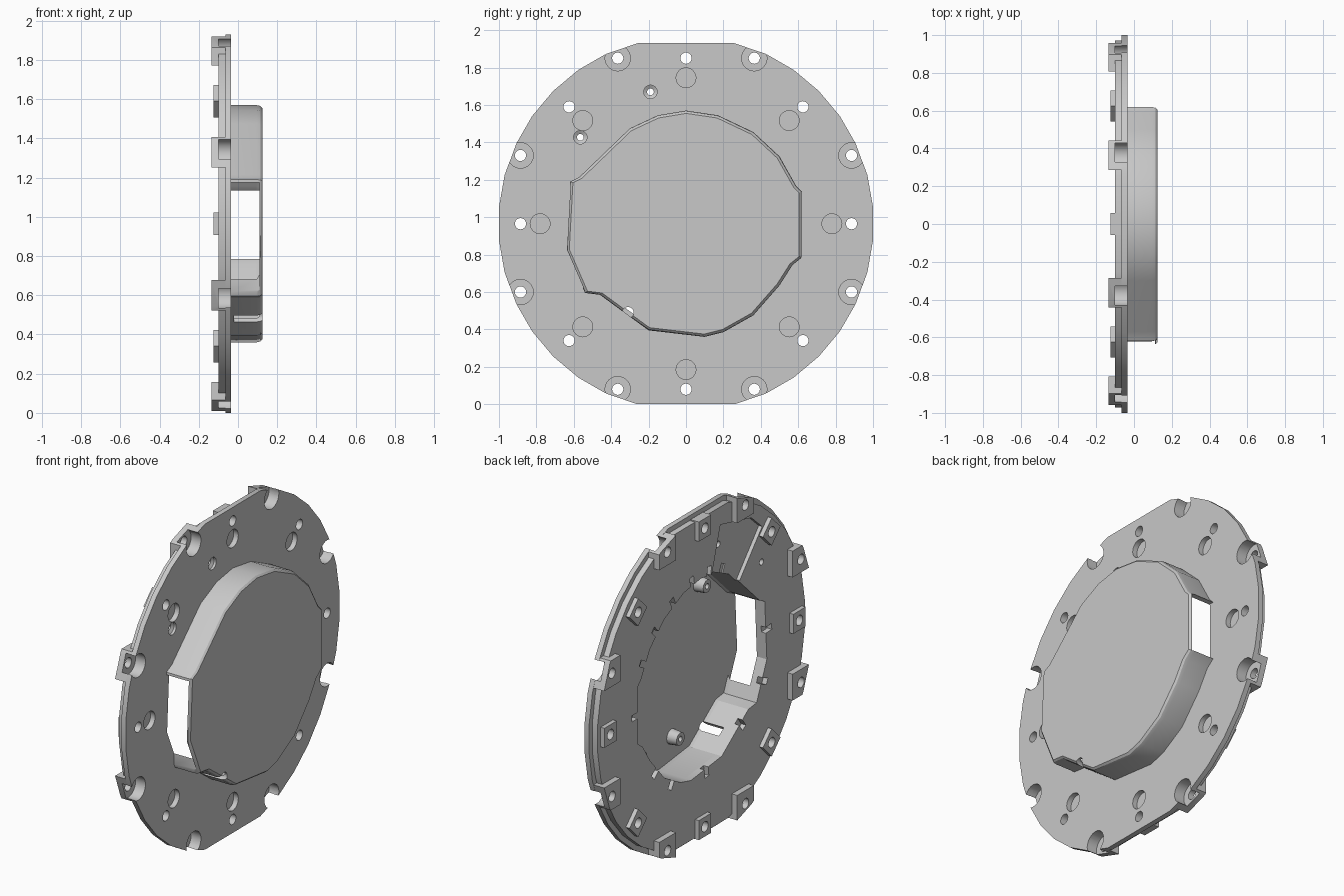
import bpy, bmesh, math
from mathutils import Vector

if "Cube" in bpy.data.objects:
    bpy.data.objects.remove(bpy.data.objects["Cube"], do_unlink=True)

ZC = 0.965            # height of the disc centre
BACK, STEP, FACE, FRONT = -0.10, -0.065, -0.035, 0.125
GREY = (0.58, 0.58, 0.58, 1)

grey = bpy.data.materials.new("plain grey")
grey.use_nodes = True
grey.diffuse_color = GREY
grey.node_tree.nodes["Principled BSDF"].inputs["Base Color"].default_value = GREY


def loft(bm, outline, rings, centre=(0, 0)):
    """Closed solid along x: outline in (y, z), rings of (x, scale)."""
    cy, cz = centre
    loops = [[bm.verts.new((x, cy + y * s, ZC + cz + z * s)) for y, z in outline]
             for x, s in rings]
    n = len(outline)
    faces = [bm.faces.new(loops[0]), bm.faces.new(loops[-1][::-1])]
    for a, b in zip(loops, loops[1:]):
        for i in range(n):
            j = (i + 1) % n
            faces.append(bm.faces.new((a[i], b[i], b[j], a[j])))
    bmesh.ops.recalc_face_normals(bm, faces=faces)


def make(name, solids):
    bm = bmesh.new()
    for solid in solids:
        loft(bm, *solid)
    mesh = bpy.data.meshes.new(name)
    bm.to_mesh(mesh)
    bm.free()
    obj = bpy.data.objects.new(name, mesh)
    bpy.context.collection.objects.link(obj)
    mesh.materials.append(grey)
    return obj


def boolean(obj, solids, operation='DIFFERENCE'):
    """Apply one boolean; the solids in one call must not overlap."""
    tool = make("cutter", solids)
    tool.hide_render = True
    mod = obj.modifiers.new("cut", 'BOOLEAN')
    mod.operation, mod.solver, mod.object = operation, 'EXACT', tool
    dg = bpy.context.evaluated_depsgraph_get()
    dg.update()
    result = bpy.data.meshes.new_from_object(obj.evaluated_get(dg))
    obj.modifiers.clear()
    obj.data = result
    bpy.data.objects.remove(tool, do_unlink=True)


def circle(n=24):
    return [(math.cos(math.tau * i / n), math.sin(math.tau * i / n)) for i in range(n)]


def box(hy, hz, turn=0.0):
    c, s = math.cos(turn), math.sin(turn)
    return [(y * c - z * s, y * s + z * c)
            for y, z in ((-hy, -hz), (hy, -hz), (hy, hz), (-hy, hz))]


def drill(centre, r, x0=-0.2, x1=0.0):
    return (circle(), [(x0, r), (x1, r)], centre)


# Rim outline: faceted disc with flat top and bottom
rim = []
for i in range(36):
    a = math.tau * (i + 0.5) / 36
    y, z = math.cos(a) * 1.004, math.sin(a) * 1.004
    if abs(z) > 0.99:
        continue
    if abs(z) > 0.95:
        z = math.copysign(ZC, z)
    rim.append((y, z))

# Raised housing outline (y, height above centre)
housing = [(-0.62, 0.225), (-0.57, 0.25), (-0.3, 0.51), (-0.15, 0.58), (0, 0.605),
           (0.17, 0.58), (0.36, 0.49), (0.5, 0.36), (0.59, 0.2), (0.62, 0.17),
           (0.62, -0.18), (0.57, -0.22), (0.5, -0.33), (0.36, -0.49), (0.2, -0.58),
           (0.1, -0.605), (-0.2, -0.57), (-0.31, -0.49), (-0.46, -0.38),
           (-0.54, -0.37), (-0.64, -0.14)]

# Hole positions
R, A, B = 0.885, 0.365, 0.625
straight = [(R, 0), (-R, 0), (0, R), (0, -R)]
diagonal = [(sy * B, sz * B) for sy in (-1, 1) for sz in (-1, 1)]
edge = [p for sy in (-1, 1) for sz in (-1, 1)
        for p in ((sy * A, sz * R), (sy * R, sz * A))]
pockets = [(0.78 * y, 0.78 * z) for y, z in circle(8)]
screws = [(-0.19, 0.705), (-0.565, 0.462)]
bolts = [drill(p, 0.03) for p in straight + diagonal]

# Stepped base plate with the housing opening
plate = make("base_plate", [(rim, [(BACK, 0.97), (STEP, 0.97), (STEP, 1), (FACE, 1)])])
boolean(plate, [(housing, [(-0.2, 0.96), (0.1, 0.96)])])
# Shallow wedge channel on the back
channel = [(-0.18, 0.83), (-0.08, 0.5), (-0.36, 0.43), (-0.57, 0.67), (-0.47, 0.76)]
boolean(plate, [(channel, [(-0.2, 1), (-0.078, 1)])])
# Bolt holes, edge notches, round pockets, countersunk screw holes
boolean(plate, bolts + [drill(p, 0.068) for p in edge])
boolean(plate, [drill(p, 0.053, FACE - 0.03) for p in pockets])
boolean(plate, [(circle(), [(-0.2, 0.018), (-0.06, 0.018), (-0.05, 0.036), (0, 0.036)], p)
                for p in screws])
# Small notches round the back opening
notches = []
for i, (p, q) in enumerate(zip(housing, housing[1:] + housing[:1])):
    mid, d = (Vector(p) + Vector(q)) / 2, Vector(q) - Vector(p)
    if d.length > 0.15 and i != 1:
        notches.append((box(0.018, 0.03, math.atan2(d.y, d.x)),
                        [(-0.2, 1), (-0.07, 1)], tuple(mid)))
boolean(plate, notches)

# Hollow housing with two side windows and a small drain hole
dome = make("housing", [(housing, [(-0.06, 1), (0.095, 1), (0.115, 0.992), (FRONT, 0.975)])])
boolean(dome, [(housing, [(-0.2, 0.96), (0.095, 0.96), (0.11, 0.945)])])
boolean(dome, [(box(0.13, 0.28), [(FACE, 1), (0.11, 1)], (-0.68, -0.07)),
               (box(0.1, 0.175), [(FACE, 1), (0.11, 1)], (0.66, -0.005))])
boolean(dome, [drill((-0.31, -0.475), 0.03, -0.02, 0.2)])

# Rear mounting pads, trimmed to the rim
pads = make("mounting_pads",
            [(box(0.058, 0.058), [(-0.125, 1), (-0.07, 1)], p) for p in straight]
            + [(box(0.058, 0.058, math.pi / 4), [(-0.125, 1), (-0.07, 1)], p) for p in diagonal]
            + [(box(0.078, 0.078), [(-0.135, 1), (FACE - 0.002, 1)], p) for p in edge])
boolean(pads, [(rim, [(-0.3, 0.999), (0.1, 0.999)])], 'INTERSECT')
boolean(pads, bolts + [(circle(), [(-0.2, 0.03), (BACK, 0.03), (BACK, 0.068), (0, 0.068)], p)
                       for p in edge])

# Short posts inside the housing
spots = [(-0.27, 0.39), (-0.02, -0.42), (0.33, -0.4)]
posts = make("inner_posts", [(circle(16), [(0.05, 0.038), (0.115, 0.045)], p) for p in spots])
boolean(posts, [drill(p, 0.016, 0, 0.09) for p in spots])

bpy.ops.object.select_all(action='DESELECT')
for obj in (plate, dome, pads, posts):
    obj.select_set(True)
bpy.context.view_layer.objects.active = plate
bpy.ops.object.shade_smooth_by_angle(angle=math.radians(25))
